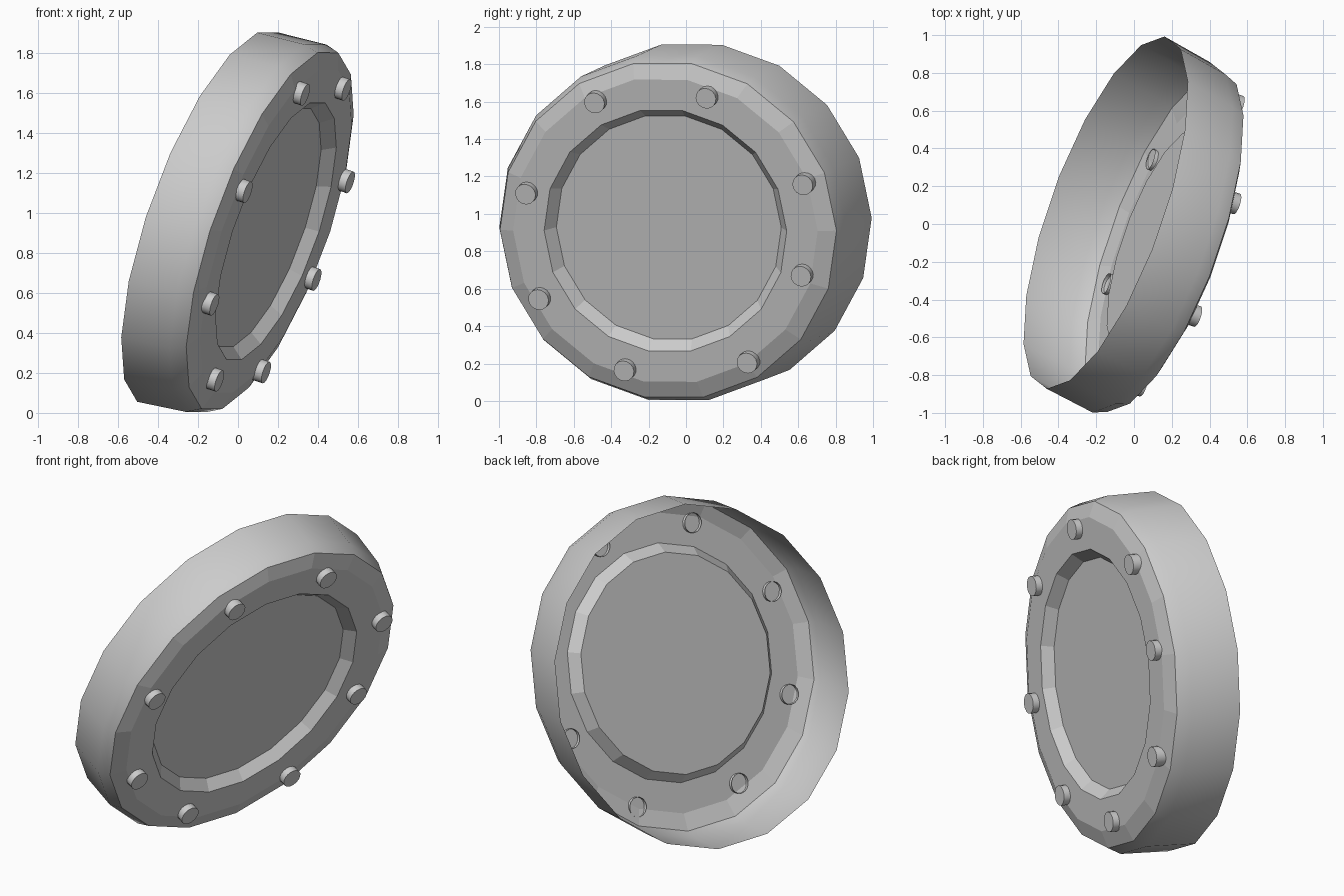
import bpy, bmesh, math
from mathutils import Vector, Matrix

cube = bpy.data.objects.get("Cube")
if cube:
    bpy.data.objects.remove(cube, do_unlink=True)

# Tilted frame: axis points out of the front face
axis = Vector((0.903, -0.302, -0.304)).normalized()
side = Vector((0, 0, 1)).cross(axis).normalized()
up = axis.cross(side)
long_dir = (side + up).normalized()
short_dir = (side - up).normalized()
hub = Vector((0.19, -0.11, 0.91))
SIDES = 18

grey = bpy.data.materials.new("plain grey")
grey.use_nodes = True
grey.diffuse_color = (0.6, 0.6, 0.6, 1)
grey.node_tree.nodes["Principled BSDF"].inputs["Base Color"].default_value = (0.6, 0.6, 0.6, 1)


def ring(bm, centre, radius, stretch=0.033):
    """One slightly oval loop of vertices around the tilted axis."""
    loop = []
    for i in range(SIDES):
        t = math.radians(-2 + 360 * i / SIDES)
        d = side * math.cos(t) + up * math.sin(t)
        d = (long_dir * d.dot(long_dir) * (1 + stretch)
             + short_dir * d.dot(short_dir) * (1 - stretch))
        loop.append(bm.verts.new(Vector(centre) + d * radius))
    return loop


def build(name, loops, cap=False, smooth=False):
    """Skin a stack of rings running from the inside outward."""
    bm = bmesh.new()
    rings = [ring(bm, c, r) for c, r in loops]
    for a, b in zip(rings, rings[1:]):
        for i in range(SIDES):
            j = (i + 1) % SIDES
            bm.faces.new((a[i], b[i], b[j], a[j]))
    if cap:
        bm.faces.new(rings[0])
    finish(name, bm, smooth)


def finish(name, bm, smooth):
    mesh = bpy.data.meshes.new(name)
    bm.to_mesh(mesh)
    bm.free()
    mesh.materials.append(grey)
    obj = bpy.data.objects.new(name, mesh)
    bpy.context.collection.objects.link(obj)
    if smooth:
        bpy.ops.object.select_all(action="DESELECT")
        bpy.context.view_layer.objects.active = obj
        obj.select_set(True)
        bpy.ops.object.shade_smooth_by_angle(angle=math.radians(35))


face_edge = (0.16, -0.095, 0.912)

# Recessed centre plate with its sloping wall
build("centre_plate", [(hub - axis * 0.06, 0.635), (hub, 0.685)], cap=True)

# Flat front flange with a shallow outer bevel
build("front_flange", [(hub, 0.685), (hub, 0.86), (face_edge, 0.95)])

# Open-backed outer shell
build("outer_shell", [(face_edge, 0.95), ((0.09, -0.07, 0.925), 0.98),
                      ((-0.15, 0.06, 0.98), 0.985)], smooth=True)

# Bolts around the flange, hollow at the back: angle and distance from the middle
bolts = [(69, 0.83), (20, 0.845), (-17, 0.765), (-62, 0.805),
         (-113, 0.82), (205, 0.84), (163, 0.81), (114, 0.82)]
bolt_middle = Vector((0.199, -0.0925, 0.888))
for n, (angle, dist) in enumerate(bolts):
    t = math.radians(angle)
    spot = bolt_middle + (side * math.cos(t) + up * math.sin(t)) * dist
    turn = Matrix((side, up, axis)).transposed().to_4x4()
    bm = bmesh.new()
    bmesh.ops.create_cone(bm, cap_ends=True, segments=16, radius1=0.057,
                          radius2=0.057, depth=0.06,
                          matrix=Matrix.Translation(spot) @ turn)
    bm.normal_update()
    backs = [f for f in bm.faces if f.normal.dot(axis) < -0.9]
    bmesh.ops.delete(bm, geom=backs, context="FACES_ONLY")
    finish("bolt_%d" % (n + 1), bm, True)
